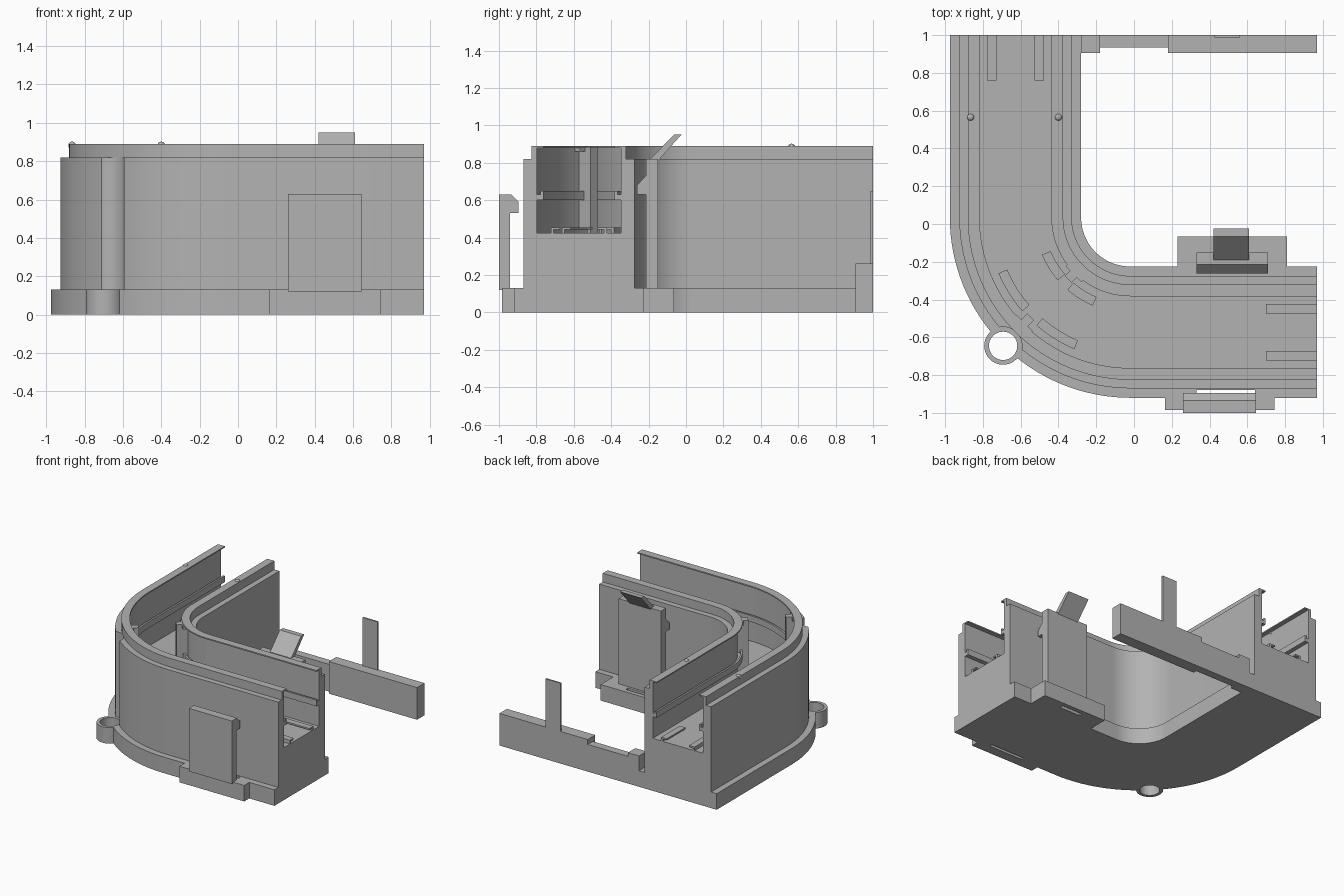
import bpy, bmesh, math
from mathutils import Vector

if "Cube" in bpy.data.objects:
    bpy.data.objects.remove(bpy.data.objects["Cube"])

CX, CY, MID = -0.02, 0.035, 0.6075      # bend centre and channel centreline radius

grey = bpy.data.materials.new("light_grey")
grey.diffuse_color = (0.45, 0.45, 0.45, 1)
grey.use_nodes = True
grey.node_tree.nodes["Principled BSDF"].inputs["Base Color"].default_value = grey.diffuse_color


def finish(name, bm):
    bmesh.ops.recalc_face_normals(bm, faces=bm.faces)
    me = bpy.data.meshes.new(name)
    bm.to_mesh(me)
    bm.free()
    ob = bpy.data.objects.new(name, me)
    bpy.context.collection.objects.link(ob)
    me.materials.append(grey)
    return ob


def sweep(name, section, frames):
    """Sweep a (distance, z) section through frames of (origin, direction)."""
    bm = bmesh.new()
    rings = [[bm.verts.new((o[0] + d[0] * s, o[1] + d[1] * s, z)) for s, z in section]
             for o, d in frames]
    n = len(section)
    for a, b in zip(rings, rings[1:]):
        for i in range(n):
            bm.faces.new((a[i], a[(i + 1) % n], b[(i + 1) % n], b[i]))
    bm.faces.new(rings[0])
    bm.faces.new(rings[-1])
    return finish(name, bm)


def box(name, x, y, z):
    return sweep(name, [(y[0], z[0]), (y[1], z[0]), (y[1], z[1]), (y[0], z[1])], along_x(*x))


def along_x(x0, x1):
    return [((x0, 0), (0, 1)), ((x1, 0), (0, 1))]


def arc(a0, a1, n):
    angles = [math.radians(a0 + (a1 - a0) * i / n) for i in range(n + 1)]
    return [((CX, CY), (math.cos(a), math.sin(a))) for a in angles]


def leg_y(y0, y1):
    return [((CX, y0), (-1, 0)), ((CX, y1), (-1, 0))]


def leg_x(x0, x1):
    return [((x0, CY), (0, -1)), ((x1, CY), (0, -1))]


def cylinder(name, x, y, r, z0, z1):
    bm = bmesh.new()
    bmesh.ops.create_cone(bm, cap_ends=True, segments=40, radius1=r, radius2=r, depth=z1 - z0)
    bmesh.ops.translate(bm, verts=bm.verts, vec=(x, y, (z0 + z1) / 2))
    return finish(name, bm)


def cut(ob, cutter):
    mod = ob.modifiers.new("cut", 'BOOLEAN')
    mod.object, mod.operation, mod.solver = cutter, 'DIFFERENCE', 'EXACT'
    bpy.context.view_layer.objects.active = ob
    bpy.ops.object.modifier_apply(modifier=mod.name)
    bpy.data.objects.remove(cutter)


# Curved channel: symmetric section with foot flange, stepped walls, ledges, raised floor
half = [(.3475, 0), (.3475, .13), (.2975, .13), (.2975, .82), (.2525, .82), (.2525, .89),
        (.19, .89), (.19, .88), (.225, .88), (.225, .63), (.205, .63), (.205, .65),
        (.19, .65), (.19, .60), (.225, .60), (.225, .425)]
section = [(MID + s, z) for s, z in half] + [(MID - s, z) for s, z in reversed(half)]
path = leg_y(1, CY)[:1] + arc(180, 270, 32) + leg_x(CX, .97)[1:]
channel = sweep("channel", section, path)

# Screw ring at the outer corner, with a tool groove up the wall
RX, RY = -.693, -.645
ring = cylinder("screw_ring", RX, RY, .1, 0, .13)
cut(ring, cylinder("cutter", RX, RY, .075, -.1, .3))
cut(channel, cylinder("cutter", RX, RY, .075, -.1, .2))
cut(channel, cylinder("cutter", RX, RY, .1, .13, .82))
cut(channel, box("cutter", (.33, .64), (-.905, -.88), (-.1, .2)))

# Outer catch: foot and hooked plate
box("outer_foot", (.165, .745), (-.985, -.91), (0, .13))
sweep("outer_catch", [(-1, .12), (-.94, .12), (-.94, .53), (-.895, .53), (-.895, .59),
                      (-.935, .63), (-1, .63)], along_x(.26, .645))

# Inner catch: foot with slot, hooked plate and slanted release lever
foot = box("inner_foot", (.23, .81), (-.24, -.065), (0, .13))
cut(foot, box("cutter", (.42, .61), (-.13, -.1), (-.1, .2)))
sweep("inner_catch", [(-.215, .12), (-.15, .12), (-.15, .82), (-.215, .82), (-.215, .73),
                      (-.262, .68), (-.262, .63), (-.215, .63)], along_x(.33, .71))
sweep("release_lever", [(-.2, .81), (-.15, .81), (-.025, .95), (-.065, .95)], along_x(.42, .61))

# Rear crossbar with stepped top and upright tab
box("rear_bar", (.18, .97), (.905, 1), (0, .26))
box("rear_bar_low", (-.2, .2), (.935, 1), (0, .22))
box("rear_bar_stop", (-.28, -.18), (.905, 1), (0, .25))
box("rear_bar_joint", (-.34, -.27), (.935, 1), (0, .13))
box("rear_tab", (.425, .56), (.987, 1), (.2, .65))

# Floor clips at both ends and round the bend: small hooked strips
for side in (1, -1):
    hook = [(.15, .42), (.15, .455), (.1, .455), (.1, .443), (.135, .443), (.135, .42)]
    hook = [(MID + side * s, z) for s, z in hook]
    sweep("floor_clip", hook, leg_x(.70, .97))
    sweep("floor_clip", hook, leg_y(.76, 1))
    for a0, a1 in ((203, 221), (229, 247)):
        sweep("bend_clip", hook, arc(a0, a1, 8))

# Corner posts: radial rib on each wall with a flared top
def post(name, r0, r1, flare_r):
    d = Vector((-1, -1)).normalized()
    t = Vector((d.y, -d.x))
    frames = [(Vector((CX, CY)) + t * w, d) for w in (-.025, .025)]
    sweep(name, [(r0, .42), (r1, .42), (r1, .885), (r0, .885)], frames)
    wide = [(Vector((CX, CY)) + t * w, d) for w in (-.06, .06)]
    sweep(name + "_top", [(flare_r, .86), (r1, .86), (r1, .885), (flare_r, .885)]
          if r1 > MID else [(r0, .86), (flare_r, .86), (flare_r, .885), (r0, .885)], wide)


post("outer_post", .745, .84, .79)
post("inner_post", .375, .465, .425)

# Small locating bumps on the wall tops
for x in (-.865, -.40):
    bm = bmesh.new()
    bmesh.ops.create_uvsphere(bm, u_segments=16, v_segments=10, radius=.02)
    bmesh.ops.translate(bm, verts=bm.verts, vec=(x, .565, .882))
    finish("top_bump", bm)

# Smooth the curves, keep the edges sharp
bpy.ops.object.select_all(action='SELECT')
bpy.ops.object.shade_smooth_by_angle(angle=math.radians(25))
